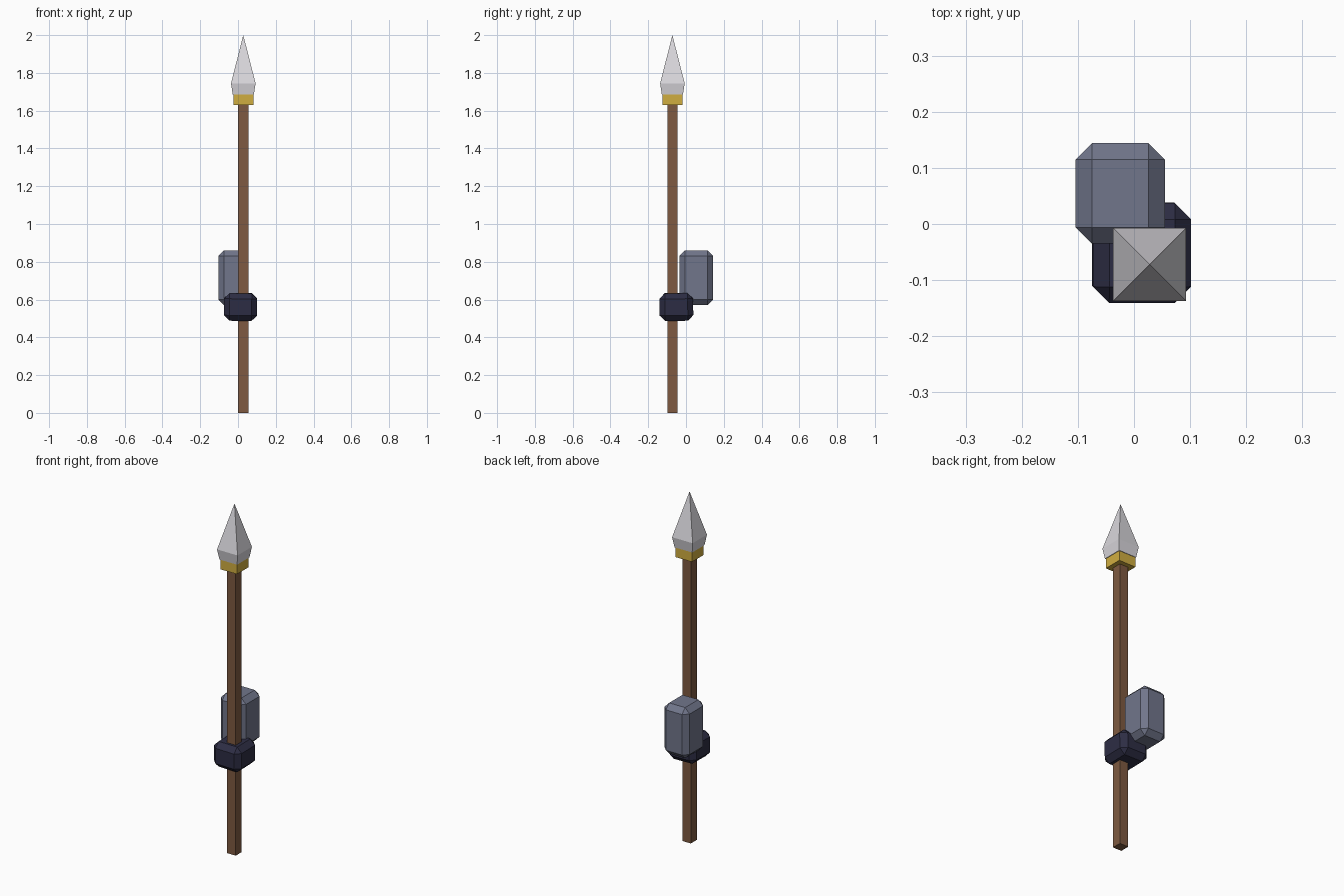
import bpy, math

cube = bpy.data.objects.get("Cube")
if cube:
    bpy.data.objects.remove(cube, do_unlink=True)


def material(name, rgb):
    # sRGB 0-255 to linear
    lin = [((c / 255 + 0.055) / 1.055) ** 2.4 for c in rgb]
    m = bpy.data.materials.new(name)
    m.use_nodes = True
    m.diffuse_color = (*lin, 1)
    bsdf = next(n for n in m.node_tree.nodes if n.type == 'BSDF_PRINCIPLED')
    bsdf.inputs["Base Color"].default_value = (*lin, 1)
    return m


wood = material("brown wood", (126, 90, 65))
gold = material("gold", (208, 174, 64))
steel = material("pale steel", (217, 215, 220))
sleeve = material("slate blue", (113, 118, 139))
glove = material("dark navy", (45, 45, 68))


def add_object(name, verts, faces, mat):
    mesh = bpy.data.meshes.new(name)
    mesh.from_pydata(verts, [], faces)
    mesh.materials.append(mat)
    obj = bpy.data.objects.new(name, mesh)
    bpy.context.collection.objects.link(obj)
    return obj


def square_column(name, profile, mat, at):
    """Stack square rings of (half width, z); a zero width makes a point."""
    verts, faces, rings = [], [], []
    for half, z in profile:
        start = len(verts)
        corners = [(-1, -1), (1, -1), (1, 1), (-1, 1)] if half else [(0, 0)]
        verts += [(at[0] + half * x, at[1] + half * y, z) for x, y in corners]
        rings.append(list(range(start, len(verts))))
    for low, high in zip(rings, rings[1:]):
        for i in range(4):
            j = (i + 1) % 4
            if len(high) == 4:
                faces.append((low[i], low[j], high[j], high[i]))
            else:
                faces.append((low[i], low[j], high[0]))
    faces.append(rings[0][::-1])
    if len(rings[-1]) == 4:
        faces.append(rings[-1])
    return add_object(name, verts, faces, mat)


def chamfered_block(name, low, high, chamfer, mat, tilt=0):
    """Box between two corners with flat bevelled edges."""
    centre = [(a + b) / 2 for a, b in zip(low, high)]
    half = [(b - a) / 2 for a, b in zip(low, high)]
    bpy.ops.mesh.primitive_cube_add(size=2, location=centre)
    obj = bpy.context.object
    obj.name = name
    for v in obj.data.vertices:
        v.co = [c * h for c, h in zip(v.co, half)]
    obj.rotation_euler = (math.radians(tilt), math.radians(tilt), 0)
    bevel = obj.modifiers.new("chamfer", 'BEVEL')
    bevel.width = chamfer
    bevel.segments = 1
    obj.data.materials.append(mat)
    return obj


# Spear
axis = (0.028, -0.072)
square_column("spear_shaft", [(0.027, 0), (0.027, 1.64)], wood, axis)
square_column("spear_collar", [(0.053, 1.63), (0.053, 1.686)], gold, axis)
square_column("spear_head", [(0.056, 1.686), (0.065, 1.745), (0, 2.0)], steel, axis)

# Arm and hand holding the spear
chamfered_block("forearm", (-0.104, -0.035, 0.57), (0.055, 0.144, 0.86), 0.029, sleeve)
chamfered_block("hand", (-0.074, -0.14, 0.488), (0.101, 0.038, 0.634), 0.029, glove, 1)
